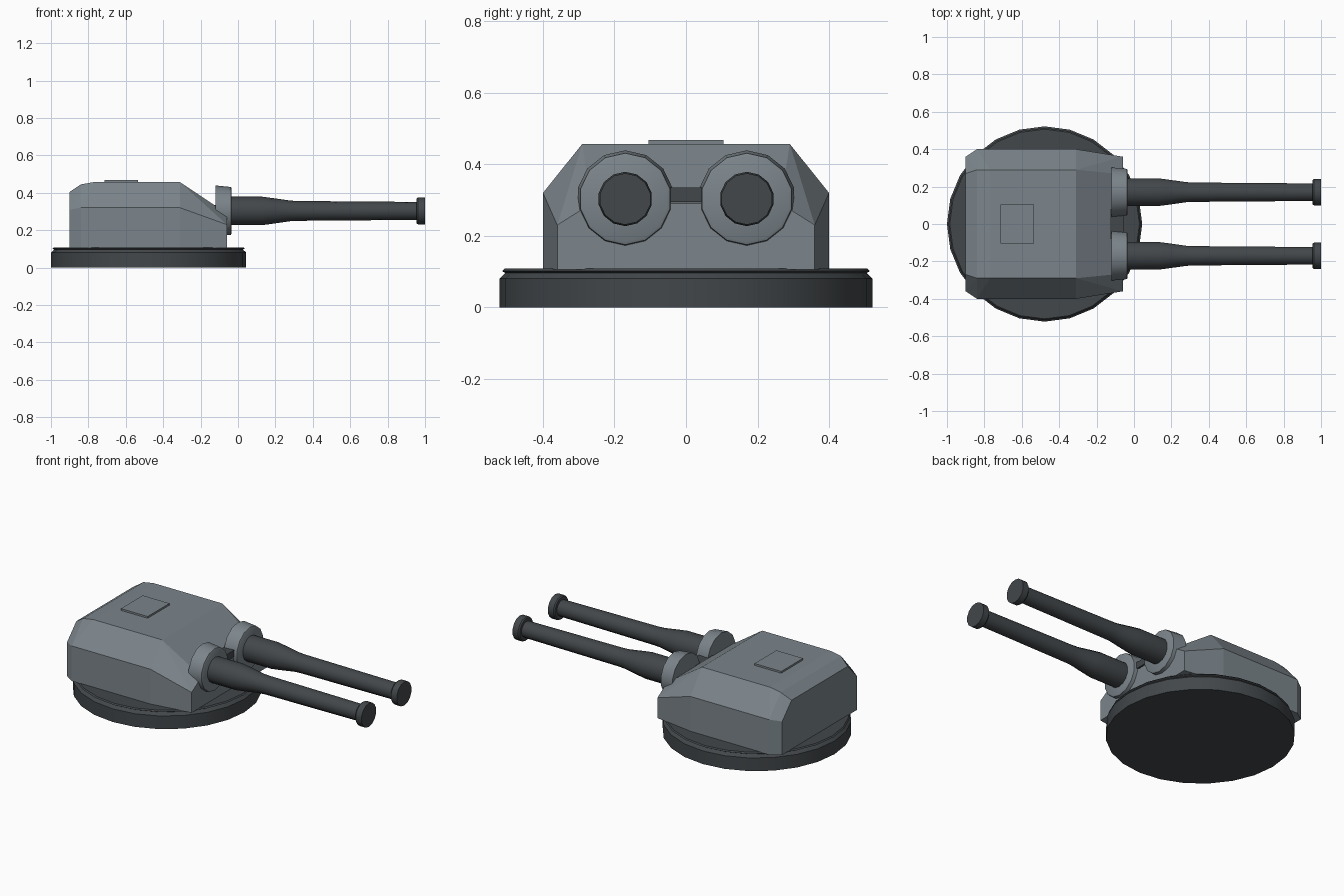
import bpy, bmesh, math
from mathutils import Matrix, Vector

cube = bpy.data.objects.get("Cube")
if cube:
    bpy.data.objects.remove(cube, do_unlink=True)


def material(name, rgb):
    m = bpy.data.materials.new(name)
    m.use_nodes = True
    m.diffuse_color = (*rgb, 1)
    m.node_tree.nodes["Principled BSDF"].inputs["Base Color"].default_value = (*rgb, 1)
    return m


armour = material("armour grey", (0.20, 0.235, 0.26))
gunmetal = material("dark gunmetal", (0.055, 0.063, 0.068))


def finish(name, bm, mat, smooth=False):
    bmesh.ops.recalc_face_normals(bm, faces=bm.faces)
    mesh = bpy.data.meshes.new(name)
    bm.to_mesh(mesh)
    bm.free()
    mesh.materials.append(mat)
    ob = bpy.data.objects.new(name, mesh)
    bpy.context.collection.objects.link(ob)
    if smooth:
        bpy.ops.object.select_all(action='DESELECT')
        ob.select_set(True)
        bpy.context.view_layer.objects.active = ob
        bpy.ops.object.shade_smooth_by_angle(angle=math.radians(30))
    return ob


def lathe(name, profile, sides, mat, matrix):
    """Revolve (radius, height) pairs around local z and cap both ends."""
    bm = bmesh.new()
    rings = []
    for r, h in profile:
        angles = [2 * math.pi * i / sides for i in range(sides)]
        rings.append([bm.verts.new((r * math.cos(a), r * math.sin(a), h)) for a in angles])
    for low, high in zip(rings, rings[1:]):
        for i in range(sides):
            j = (i + 1) % sides
            bm.faces.new((low[i], low[j], high[j], high[i]))
    bm.faces.new(rings[0])
    bm.faces.new(rings[-1])
    bm.transform(matrix)
    return finish(name, bm, mat, True)


def box(name, low, high, mat):
    bm = bmesh.new()
    bmesh.ops.create_cube(bm, size=1)
    for v in bm.verts:
        v.co = Vector([l + (c + 0.5) * (h - l) for l, h, c in zip(low, high, v.co)])
    return finish(name, bm, mat)


# Round base with a grooved rim
lathe("base_ring", [(0.522, 0), (0.522, 0.08), (0.505, 0.096), (0.514, 0.101),
                    (0.507, 0.108), (0.40, 0.108)],
      24, gunmetal, Matrix.Translation((-0.478, 0, 0)))

# Faceted armoured housing: half of the corners, mirrored in y
corners = [
    (-0.90, 0.36, 0.106), (-0.90, 0.36, 0.31), (-0.90, 0.27, 0.405),
    (-0.84, 0.40, 0.106), (-0.84, 0.40, 0.32), (-0.84, 0.29, 0.445),
    (-0.77, 0.29, 0.457), (-0.31, 0.29, 0.457),
    (-0.31, 0.40, 0.32), (-0.31, 0.40, 0.106),
    (-0.06, 0.36, 0.106), (-0.06, 0.36, 0.23), (-0.06, 0.265, 0.29),
]
bm = bmesh.new()
for x, y, z in corners:
    for side in (1, -1):
        bm.verts.new((x, side * y, z))
bmesh.ops.convex_hull(bm, input=bm.verts)
bmesh.ops.dissolve_limit(bm, angle_limit=math.radians(2), verts=bm.verts, edges=bm.edges)
finish("turret_housing", bm, armour)

# Roof hatch and the bar between the gun collars
box("roof_hatch", (-0.715, -0.105, 0.45), (-0.535, 0.105, 0.468), armour)
box("collar_bar", (-0.15, -0.08, 0.295), (-0.056, 0.08, 0.335), gunmetal)

# Pair of guns: local z runs along +x, first vertex points up
to_x = Matrix.Rotation(math.pi / 2, 4, 'Y') @ Matrix.Rotation(math.pi, 4, 'Z')
for side, label in ((1, "left"), (-1, "right")):
    place = Matrix.Translation((0, side * 0.17, 0.303)) @ to_x
    lathe(label + "_gun_collar", [(0.136, -0.12), (0.128, -0.038), (0.12, -0.034)],
          14, armour, place)
    lathe(label + "_barrel", [(0.076, -0.06), (0.076, 0.13), (0.068, 0.19), (0.055, 0.28),
                              (0.053, 0.32), (0.048, 0.96)], 14, gunmetal, place)
    lathe(label + "_muzzle", [(0.066, 0.955), (0.072, 0.962), (0.072, 1.0)],
          14, gunmetal, place)
